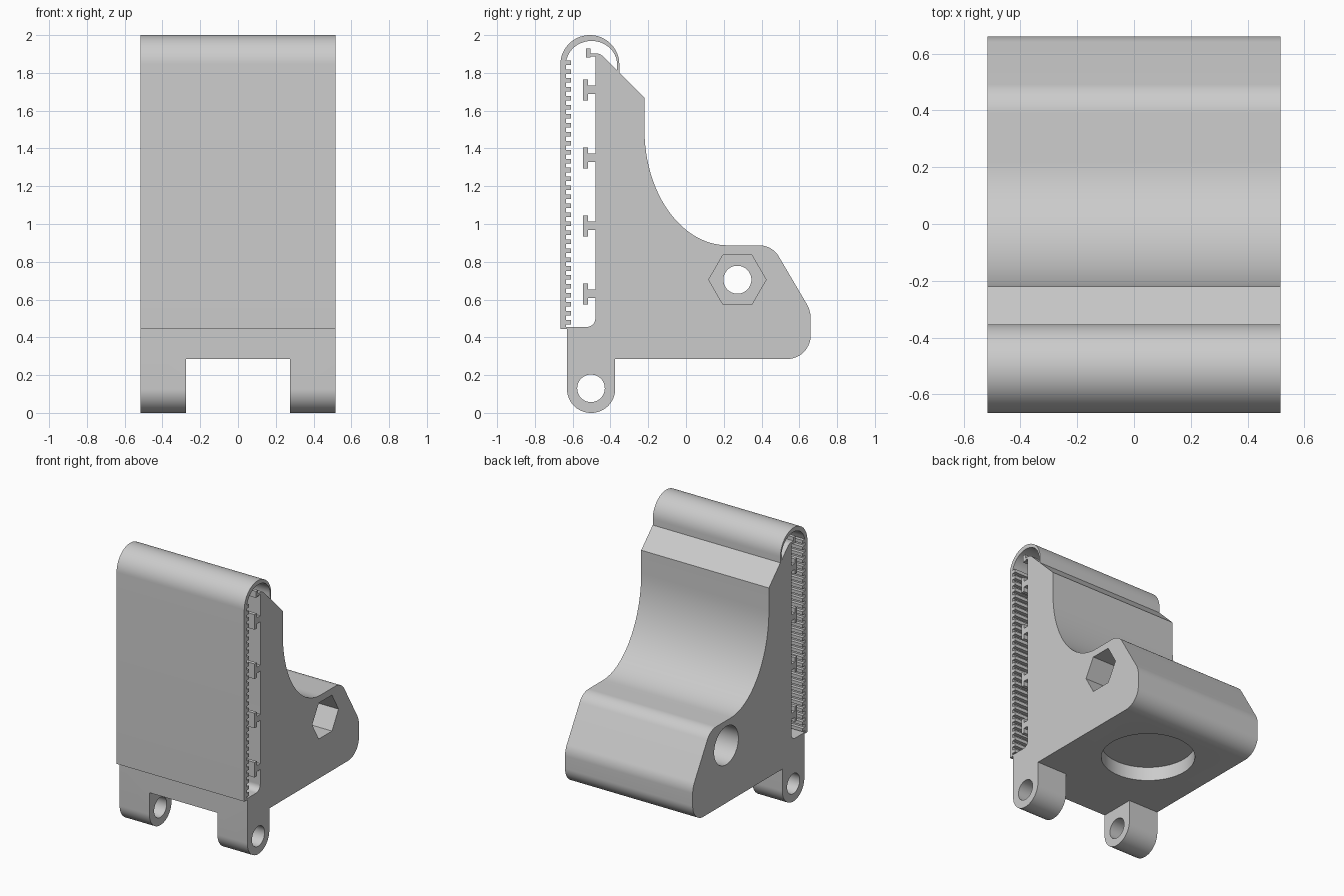
import bpy, bmesh, math
from mathutils import Vector, Matrix

cube = bpy.data.objects.get("Cube")
if cube:
    bpy.data.objects.remove(cube, do_unlink=True)

HALF = 0.516
grey = bpy.data.materials.new("plain grey")
grey.use_nodes = True
colour = (0.6, 0.6, 0.6, 1)
grey.diffuse_color = colour
bsdf = next(n for n in grey.node_tree.nodes if n.type == 'BSDF_PRINCIPLED')
bsdf.inputs["Base Color"].default_value = colour


def arc(cy, cz, ry, rz, start, end, steps=24):
    """Points (y, z) on an elliptical arc, angles in degrees."""
    angles = [math.radians(start + (end - start) * i / steps) for i in range(steps + 1)]
    return [(cy + ry * math.cos(a), cz + rz * math.sin(a)) for a in angles]


def fillet(before, corner, after, r, steps=12):
    """Points that round off a corner with radius r."""
    p = Vector(corner)
    a = (Vector(before) - p).normalized()
    b = (Vector(after) - p).normalized()
    half = a.angle(b) / 2
    centre = p + (a + b).normalized() * r / math.sin(half)
    v0 = p + a * r / math.tan(half) - centre
    v1 = p + b * r / math.tan(half) - centre
    return [tuple(centre + v0.lerp(v1, i / steps).normalized() * r) for i in range(steps + 1)]


def extrude(name, profile, x0=-HALF, x1=HALF):
    """Closed prism along x from a (y, z) outline."""
    bm = bmesh.new()
    near = [bm.verts.new((x0, y, z)) for y, z in profile]
    far = [bm.verts.new((x1, y, z)) for y, z in profile]
    bm.faces.new(near)
    bm.faces.new(far[::-1])
    for i in range(len(profile)):
        bm.faces.new((near[i - 1], far[i - 1], far[i], near[i]))
    bmesh.ops.recalc_face_normals(bm, faces=bm.faces)
    mesh = bpy.data.meshes.new(name)
    bm.to_mesh(mesh)
    bm.free()
    mesh.materials.append(grey)
    obj = bpy.data.objects.new(name, mesh)
    bpy.context.collection.objects.link(obj)
    return obj


def circle(cy, cz, r, sides=48):
    return arc(cy, cz, r, r, 0, 360 - 360 / sides, sides - 1)


def cut(target, cutter):
    """Subtract the cutter and throw it away."""
    cutter.hide_render = True
    bpy.context.view_layer.objects.active = target
    mod = target.modifiers.new("cut", 'BOOLEAN')
    mod.operation, mod.solver, mod.object = 'DIFFERENCE', 'EXACT', cutter
    bpy.context.view_layer.update()
    bpy.ops.object.modifier_apply(modifier=mod.name)
    bpy.data.objects.remove(cutter, do_unlink=True)


def smooth(obj):
    bpy.ops.object.select_all(action='DESELECT')
    obj.select_set(True)
    bpy.context.view_layer.objects.active = obj
    bpy.ops.object.shade_smooth_by_angle(angle=math.radians(25))


# Body: side outline with rounded corners, starting at the lug
front, lug_back, base = -0.63, -0.375, 0.285
toe_low, toe_high, shoulder = (0.66, base), (0.66, 0.541), (0.4565, 0.887)
ledge, pocket_corner = (front, 0.455), (-0.48, 0.455)
outline = fillet(ledge, (front, 0), (lug_back, 0), 0.126)
outline += fillet((front, 0), (lug_back, 0), (lug_back, base), 0.126)
outline += [(lug_back, base)]
outline += fillet((lug_back, base), toe_low, toe_high, 0.125)
outline += fillet(toe_low, toe_high, shoulder, 0.15)
outline += fillet(toe_high, shoulder, (0.22, 0.887), 0.12)
outline += arc(0.22, 1.5, 0.44, 0.613, 270, 180)
outline += [(-0.22, 1.668)]
outline += fillet((-0.22, 1.668), (-0.455, 1.903), (-0.48, 1.903), 0.05)
outline += [(-0.48, 1.903)]
outline += fillet((-0.48, 1.903), pocket_corner, ledge, 0.045)
outline += [ledge]
body = extrude("body", outline)

# Openings in the body: gap between lugs, hinge hole, bolt hole, nut and head recesses
bolt = (0.272, 0.705)
cut(body, extrude("lug_gap", [(-0.8, -0.1), (-0.37, -0.1), (-0.37, base), (-0.8, base)],
                  -0.275, 0.275))
cut(body, extrude("hinge_hole", circle(-0.503, 0.13, 0.073), -1, 1))
cut(body, extrude("bolt_hole", circle(*bolt, 0.074), -1, 1))
cut(body, extrude("nut_recess", circle(*bolt, 0.152, 6), HALF - 0.3, 1))
cut(body, extrude("head_recess", circle(*bolt, 0.14), -1, 0.3 - HALF))

# Shallow round pocket under the base
disc = extrude("base_pocket", circle(0, 0, 0.31, 64), 0, 0.2)
disc.data.transform(Matrix.Translation((0, 0.145, base + 0.1))
                    @ Matrix.Rotation(math.radians(90), 4, 'Y'))
cut(body, disc)
smooth(body)

# Strap: front plate with a curved hood and a row of teeth on its inner face
inner, tip, bottom, bend = -0.635, -0.61, 0.445, 1.845
strap = [(-0.665, bottom)]
strap += arc(-0.509, bend, 0.156, 0.155, 180, 0, 32)
strap += [(-0.353, 1.801), (-0.364, 1.812)]
strap += arc(-0.5, bend, 0.135, 0.124, 0, 160, 32)
teeth, pitch, width = 30, 0.0474, 0.024
for i in reversed(range(teeth)):
    z = 0.468 + i * pitch
    strap += [(inner, z + width), (tip, z + width), (tip, z), (inner, z)]
strap += [(inner, 0.455), (front, 0.455), (front, bottom)]
smooth(extrude("strap", strap))

# T-shaped rails along the body's front face
def rail(name, z, head_y, head_z, stem, back=-0.478):
    neck = head_y + 0.025
    low, high = stem
    extrude(name, [(head_y, z - head_z), (neck, z - head_z), (neck, z + low), (back, z + low),
                   (back, z + high), (neck, z + high), (neck, z + head_z), (head_y, z + head_z)])


for i in range(4):
    rail(f"rail_{i + 1}", 0.63 + 0.36 * i, -0.545, 0.055, (-0.022, 0.022))
rail("top_rail", 1.906, -0.53, 0.024, (-0.018, -0.003))
